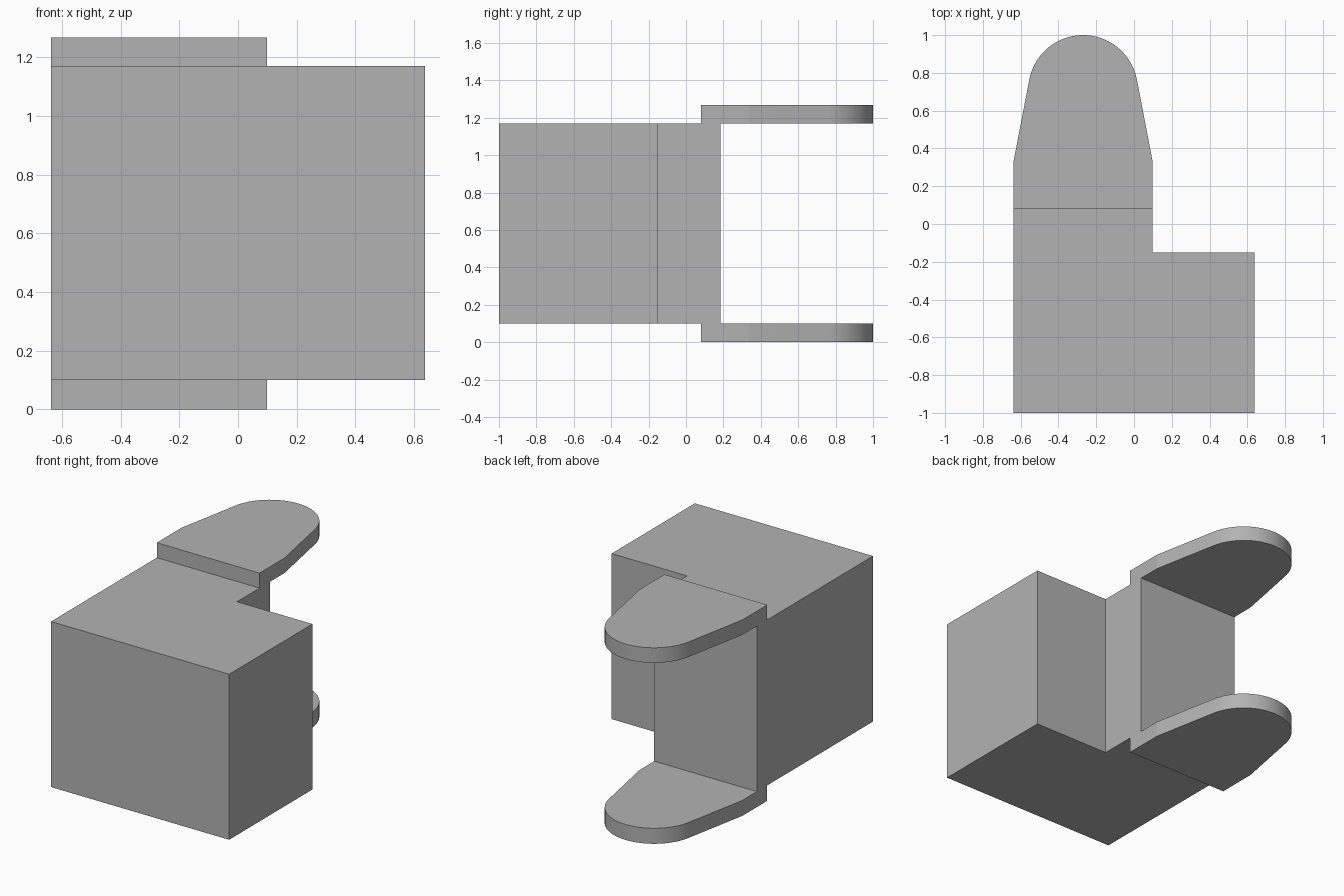
import bpy
import bmesh
import math

if "Cube" in bpy.data.objects:
    bpy.data.objects.remove(bpy.data.objects["Cube"], do_unlink=True)

# Single plain grey
GREY = (0.45, 0.45, 0.45, 1.0)
grey = bpy.data.materials.new("plain grey")
grey.use_nodes = True
grey.diffuse_color = GREY
grey.node_tree.nodes["Principled BSDF"].inputs["Base Color"].default_value = GREY


def extrude_outline(name, outline, bottom, top):
    """Raise a counter-clockwise plan outline into a solid."""
    bm = bmesh.new()
    base = bm.faces.new([bm.verts.new((x, y, bottom)) for x, y in outline])
    result = bmesh.ops.extrude_face_region(bm, geom=[base], use_keep_orig=True)
    raised = [g for g in result["geom"] if isinstance(g, bmesh.types.BMVert)]
    bmesh.ops.translate(bm, verts=raised, vec=(0, 0, top - bottom))
    bmesh.ops.recalc_face_normals(bm, faces=bm.faces)
    mesh = bpy.data.meshes.new(name)
    bm.to_mesh(mesh)
    bm.free()
    mesh.materials.append(grey)
    obj = bpy.data.objects.new(name, mesh)
    bpy.context.collection.objects.link(obj)
    return obj


LEFT, STEP, RIGHT = -0.637, 0.098, 0.637
LOW, HIGH, TOP = 0.10, 1.17, 1.267

# Block with a narrower neck at the back
extrude_outline("body_block", [
    (LEFT, -1), (RIGHT, -1), (RIGHT, -0.15), (STEP, -0.15),
    (STEP, 0.185), (LEFT, 0.185)], LOW, HIGH)

# Tapered lugs with rounded tips, above and below the neck
centre, radius, lean = (LEFT + STEP) / 2, 0.29, math.radians(11)
steps = 40
angles = [lean + (math.pi - 2 * lean) * i / steps for i in range(steps + 1)]
tip = [(centre + radius * math.cos(a), 1 - radius + radius * math.sin(a))
       for a in angles]
lug = [(LEFT, 0.08), (STEP, 0.08), (STEP, 0.335)] + tip + [(LEFT, 0.335)]

for name, bottom, top in (("lower_lug", 0, LOW), ("upper_lug", HIGH, TOP)):
    obj = extrude_outline(name, lug, bottom, top)
    bpy.ops.object.select_all(action="DESELECT")
    obj.select_set(True)
    bpy.context.view_layer.objects.active = obj
    bpy.ops.object.shade_smooth_by_angle(angle=math.radians(10))
